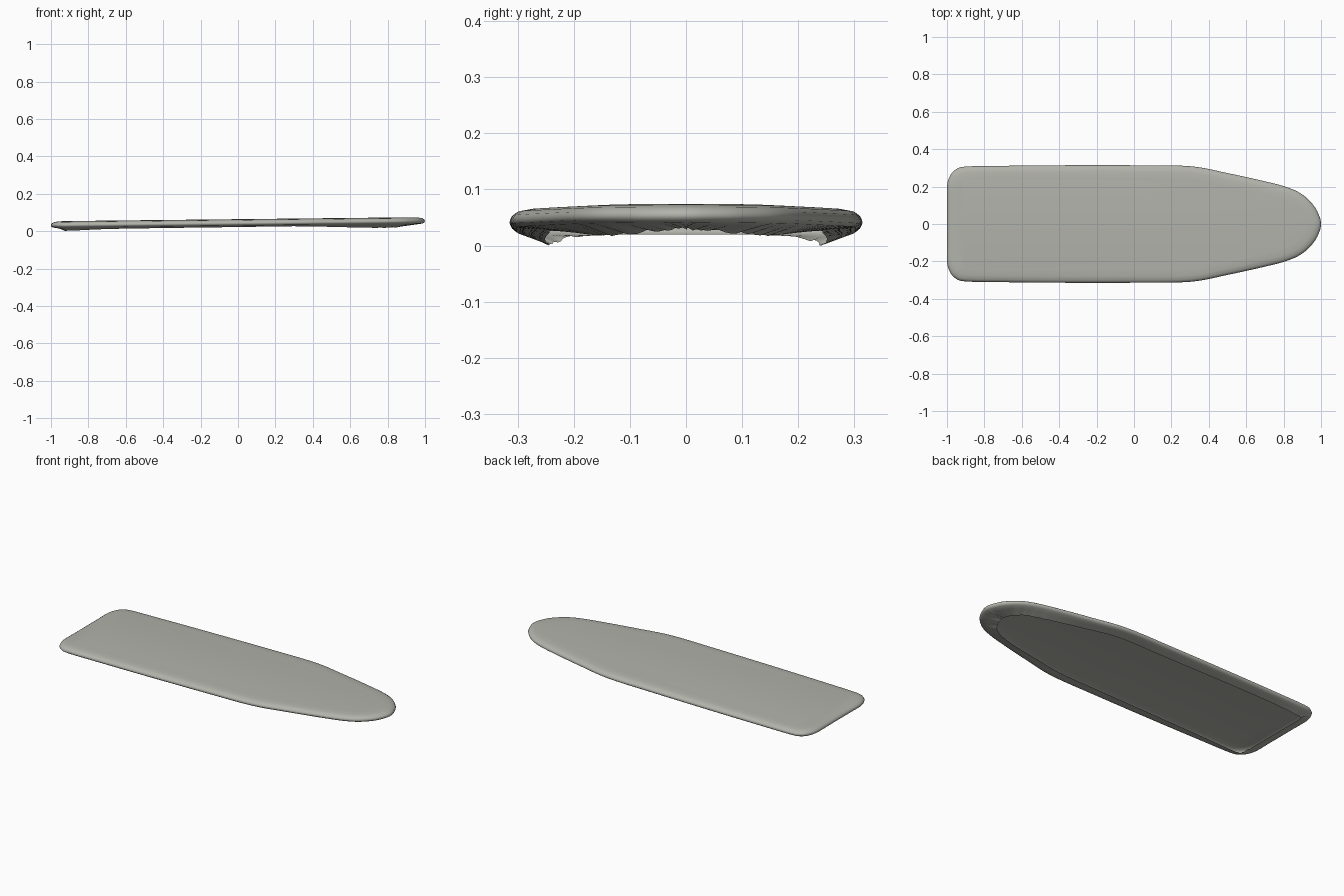
import bpy, bmesh, math, random
from mathutils import Vector

random.seed(4)
if "Cube" in bpy.data.objects:
    bpy.data.objects.remove(bpy.data.objects["Cube"])

cloth = bpy.data.materials.new("warm grey cloth")
cloth.use_nodes = True
colour = (0.45, 0.45, 0.41, 1)
cloth.diffuse_color = colour
cloth.node_tree.nodes["Principled BSDF"].inputs["Base Color"].default_value = colour

# Half outline from tail to nose: x, y, hem width, hem drop below the top
half = [(-1, 0, .05, .034), (-1, .1, .05, .034), (-1, .2, .055, .038),
        (-.985, .255, .06, .046), (-.955, .29, .06, .053), (-.9, .307, .06, .052),
        (-.7, .311, .06, .045), (-.4, .314, .065, .043), (0, .314, .07, .042),
        (.3, .309, .07, .041), (.5, .272, .07, .046), (.7, .228, .07, .053),
        (.82, .196, .075, .053), (.9, .158, .085, .05), (.96, .1, .1, .046),
        (.99, .045, .11, .044), (1, 0, .11, .044)]
controls = [Vector(p) for p in half]
controls += [Vector((x, -y, w, d)) for x, y, w, d in half[-2:0:-1]]


def spline(points, steps):
    """Closed Catmull-Rom curve through the points."""
    out, n = [], len(points)
    for i in range(n):
        a, b, c, d = (points[(i + k) % n] for k in (-1, 0, 1, 2))
        for s in range(steps):
            t = s / steps
            out.append(0.5 * (2 * b + (c - a) * t + (2 * a - 5 * b + 4 * c - d) * t ** 2
                              + (3 * b - a - 3 * c + d) * t ** 3))
    return out


def top_height(x):
    return 0.067 + 0.011 * x


outline = spline(controls, 5)
count = len(outline)
inward = []
for i in range(count):
    along = (outline[(i + 1) % count] - outline[i - 1]).xy.normalized()
    inward.append(Vector((along.y, -along.x)))
gathers = [random.uniform(-1, 1) for _ in outline]

bm = bmesh.new()


def ring(inset, drop, hem=0):
    """One loop of the cover; hem runs from 0 at the edge to 1 at the opening."""
    verts = []
    for p, n, g in zip(outline, inward, gathers):
        x, y = p.xy + n * (inset + (p.z - inset) * hem)
        level = top_height(x) - drop - (p.w - drop) * hem
        # Gathered cloth at the nose and tail corners
        if hem and (p.x > 0.75 or (p.x < -0.9 and abs(p.y) > 0.2)):
            level += 0.003 * g * hem
        verts.append(bm.verts.new((x, y, max(level, 0))))
    return verts


# Top panel, rolled edge and turned-under hem, open underneath
rings = [ring(i, d) for i, d in ((.07, 0), (.035, .002), (.014, .006), (.004, .013),
                                 (0, .021), (.003, .028), (.012, .034))]
rings += [ring(.012, .034, h) for h in (.35, .7, 1)]
bm.faces.new(rings[0])
for a, b in zip(rings, rings[1:]):
    for i in range(count):
        j = (i + 1) % count
        bm.faces.new((a[i], a[j], b[j], b[i]))
bmesh.ops.recalc_face_normals(bm, faces=bm.faces)
bm.normal_update()
if max(bm.faces, key=lambda f: f.calc_area()).normal.z < 0:
    bmesh.ops.reverse_faces(bm, faces=bm.faces)

# Rest the lowest point on the ground
lowest = min(v.co.z for v in bm.verts)
bmesh.ops.translate(bm, verts=bm.verts, vec=(0, 0, -lowest))

mesh = bpy.data.meshes.new("board_cover")
bm.to_mesh(mesh)
bm.free()
cover = bpy.data.objects.new("board_cover", mesh)
bpy.context.collection.objects.link(cover)
mesh.materials.append(cloth)
bpy.context.view_layer.objects.active = cover
cover.select_set(True)
bpy.ops.object.shade_smooth_by_angle(angle=math.radians(50))
